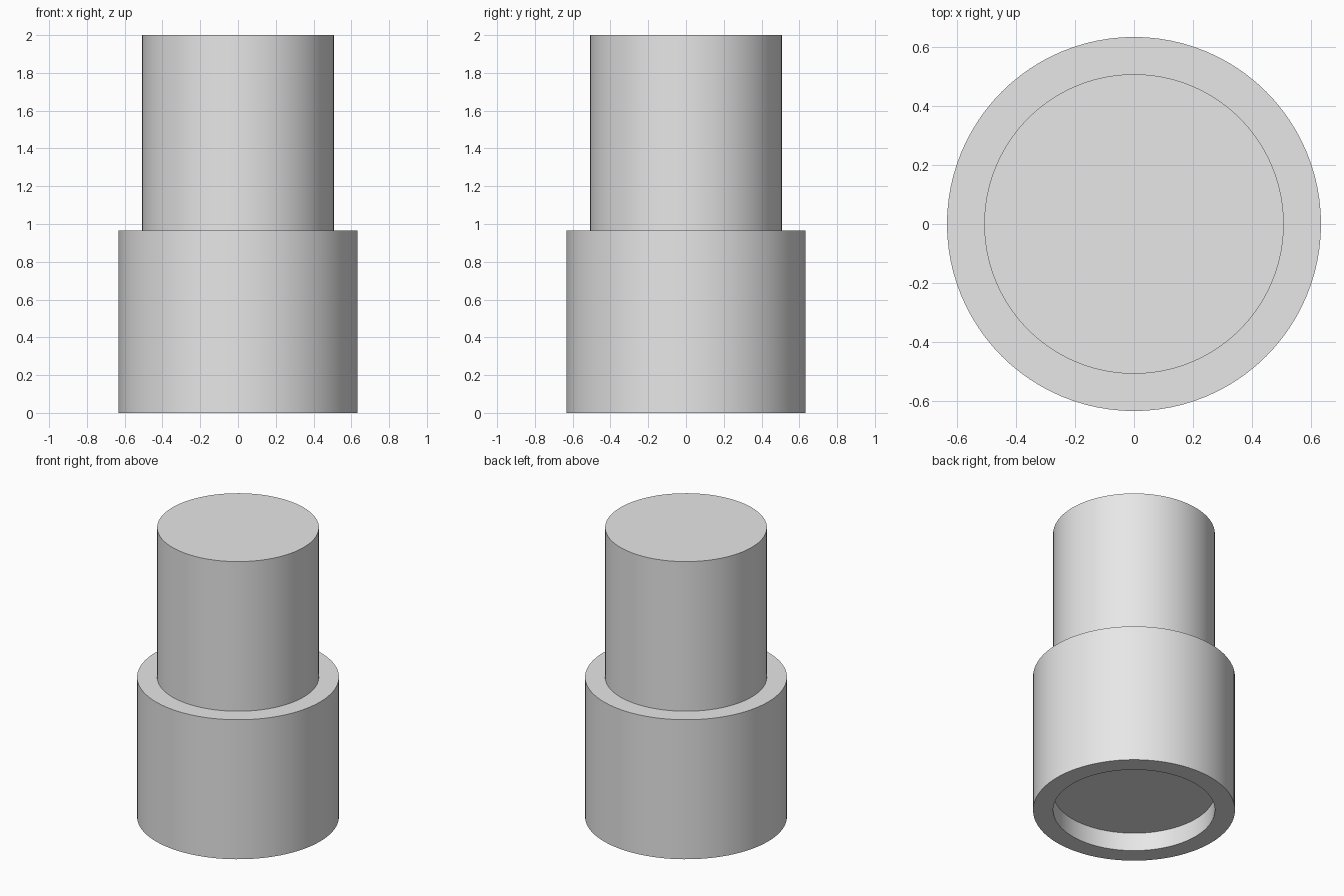
import bpy
import bmesh
import math

if "Cube" in bpy.data.objects:
    bpy.data.objects.remove(bpy.data.objects["Cube"])

SIDES = 96
OUTER, INNER = 0.633, 0.507   # sleeve and plug radii
STEP, TOP, RECESS = 0.965, 2.0, 0.126

grey = bpy.data.materials.new("light_grey")
grey.diffuse_color = (0.8, 0.8, 0.8, 1.0)
grey.use_nodes = True
grey.node_tree.nodes["Principled BSDF"].inputs["Base Color"].default_value = grey.diffuse_color


def lathe(name, profile):
    """Turn an (r, z) profile around z; the ends are closed with flat caps."""
    bm = bmesh.new()
    rings = []
    for r, z in profile:
        rings.append([bm.verts.new((r * math.cos(2 * math.pi * i / SIDES),
                                    r * math.sin(2 * math.pi * i / SIDES), z))
                      for i in range(SIDES)])
    for a, b in zip(rings, rings[1:]):
        for i in range(SIDES):
            j = (i + 1) % SIDES
            bm.faces.new((a[i], a[j], b[j], b[i]))
    bm.faces.new(rings[0])
    bm.faces.new(rings[-1])
    bmesh.ops.recalc_face_normals(bm, faces=bm.faces)
    mesh = bpy.data.meshes.new(name)
    bm.to_mesh(mesh)
    bm.free()
    mesh.materials.append(grey)
    obj = bpy.data.objects.new(name, mesh)
    bpy.context.collection.objects.link(obj)
    bpy.ops.object.select_all(action='DESELECT')
    obj.select_set(True)
    bpy.context.view_layer.objects.active = obj
    bpy.ops.object.shade_smooth_by_angle(angle=math.radians(30))
    return obj


# Stepped cylinder: recess floor, recess wall, base rim, sleeve, ledge, upper plug
lathe("stepped_cylinder", [
    (INNER, RECESS), (INNER, 0), (OUTER, 0),
    (OUTER, STEP), (INNER, STEP), (INNER, TOP),
])
